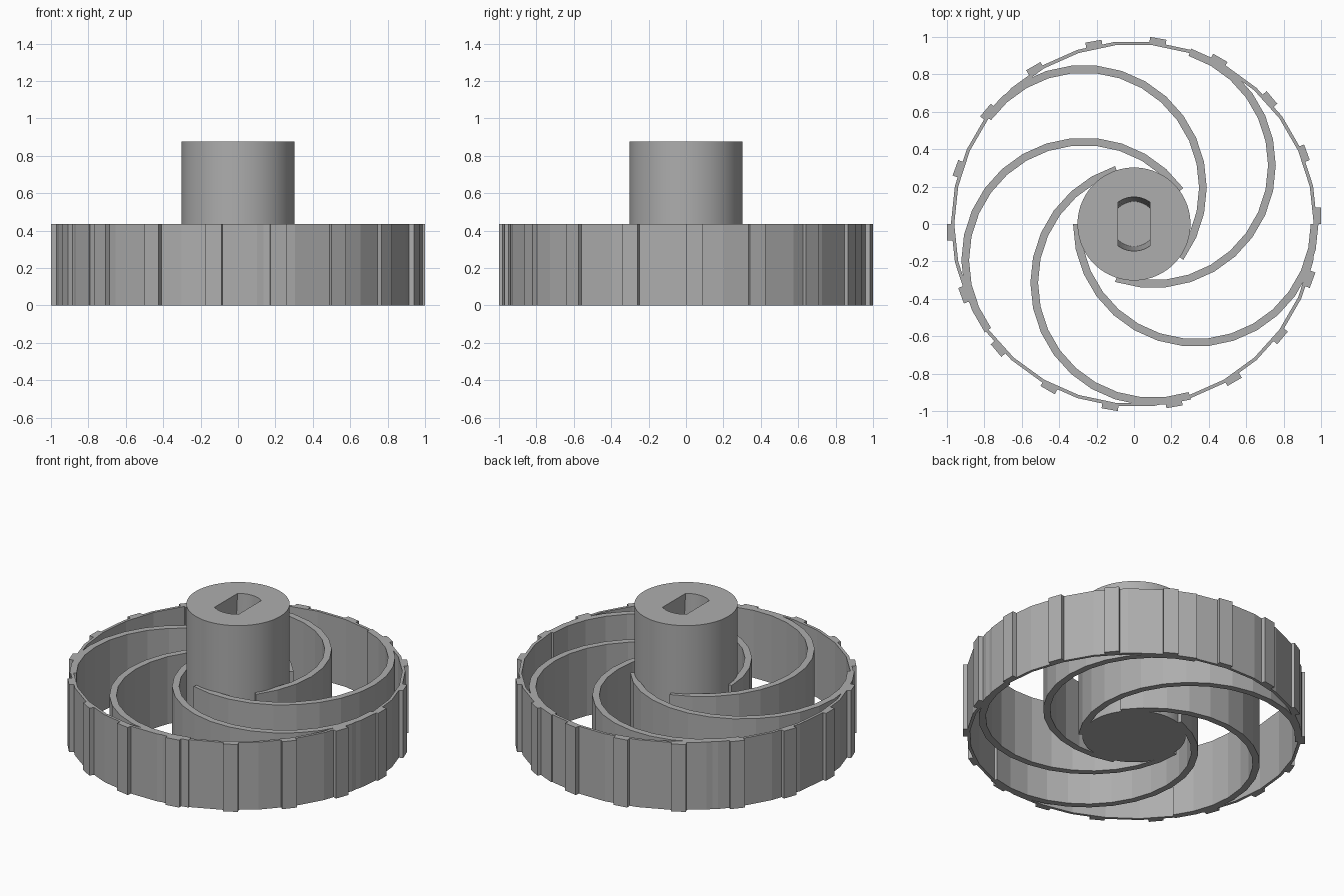
import bpy, bmesh, math
from mathutils import Matrix

if "Cube" in bpy.data.objects:
    bpy.data.objects.remove(bpy.data.objects["Cube"])

H = 0.435          # wheel width
HUB_TOP = 0.875
STEP = math.radians(12)

grey = bpy.data.materials.new("grey plastic")
grey.diffuse_color = (0.42, 0.42, 0.42, 1)
grey.use_nodes = True
grey.node_tree.nodes["Principled BSDF"].inputs["Base Color"].default_value = grey.diffuse_color


def arc(r, n0, n1, step=STEP, cx=0.0):
    return [(cx + r * math.cos(i * step), r * math.sin(i * step)) for i in range(n0, n1 + 1)]


def finish(name, bm):
    bmesh.ops.recalc_face_normals(bm, faces=bm.faces[:])
    me = bpy.data.meshes.new(name)
    bm.to_mesh(me)
    bm.free()
    me.materials.append(grey)
    ob = bpy.data.objects.new(name, me)
    bpy.context.collection.objects.link(ob)
    return ob


def strip(bm, outer, inner, closed, rot=0.0):
    """Upright band between two matching outlines, z 0..H."""
    m = Matrix.Rotation(rot, 4, 'Z')
    rings = [[bm.verts.new(m @ Matrix.Translation((x, y, z)).translation)
              for x, y in pts]
             for pts, z in ((outer, 0), (outer, H), (inner, H), (inner, 0))]
    n = len(outer)
    for i in range(n if closed else n - 1):
        j = (i + 1) % n
        for a in range(4):
            p, q = rings[a], rings[(a + 1) % 4]
            bm.faces.new((p[i], p[j], q[j], q[i]))
    if not closed:
        for i in (0, n - 1):
            bm.faces.new([r[i] for r in rings])


def prism(bm, low, high, z0, z1):
    """Closed solid lofted between two matching outlines."""
    a = [bm.verts.new((x, y, z0)) for x, y in low]
    b = [bm.verts.new((x, y, z1)) for x, y in high]
    bm.faces.new(a)
    bm.faces.new(b)
    for i in range(len(a)):
        j = (i + 1) % len(a)
        bm.faces.new((a[i], a[j], b[j], b[i]))


# thin thirty-sided rim
bm = bmesh.new()
strip(bm, arc(0.979, 0, 29), arc(0.961, 0, 29), True)
finish("rim", bm)

# five half-circle spokes sweeping from hub to rim
bm = bmesh.new()
for k in range(5):
    strip(bm, arc(0.656, 15, 30, cx=0.33), arc(0.615, 15, 30, cx=0.33),
          False, math.radians(72 * k))
finish("spokes", bm)

# eighteen tread ribs around the rim
bm = bmesh.new()
for k in range(18):
    strip(bm, [(1.0, 0), (1.0, 0.088)], [(0.966, 0), (0.966, 0.088)],
          False, math.radians(20 * k))
finish("tread_ribs", bm)

# hub cylinder
bm = bmesh.new()
circle = arc(0.302, 0, 95, math.tau / 96)
prism(bm, circle, circle, 0, HUB_TOP)
hub = finish("hub", bm)


# flat-sided shaft socket, slightly tapered on its rounded ends
def socket(r, hw=0.085, n=12):
    half = math.asin(hw / r)
    top = [(r * math.sin(half * (1 - 2 * i / n)), r * math.cos(half * (1 - 2 * i / n)))
           for i in range(n + 1)]
    return top + [(-x, -y) for x, y in top]


bm = bmesh.new()
prism(bm, socket(0.12), socket(0.145), 0.44, HUB_TOP + 0.01)
cutter = finish("socket_cutter", bm)
cutter.hide_render = True
cutter.hide_viewport = True
mod = hub.modifiers.new("socket", 'BOOLEAN')
mod.operation = 'DIFFERENCE'
mod.solver = 'EXACT'
mod.object = cutter

# smooth barrel with sharp rims
bpy.context.view_layer.objects.active = hub
hub.select_set(True)
bpy.ops.object.modifier_apply(modifier="socket")
bpy.ops.object.shade_smooth_by_angle(angle=math.radians(30))
bpy.data.objects.remove(cutter)
